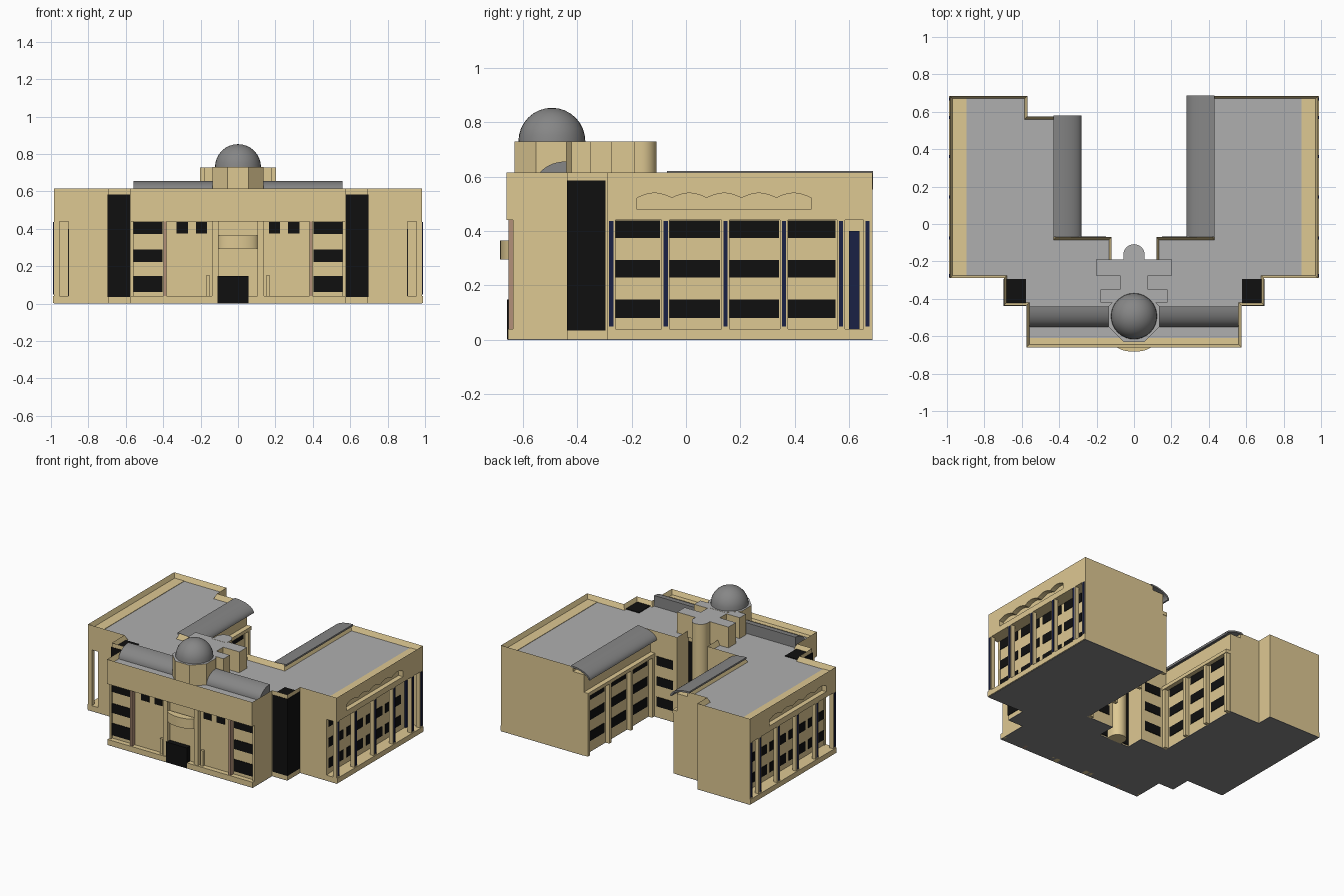
import bpy, bmesh, math
from mathutils import Vector

if "Cube" in bpy.data.objects:
    bpy.data.objects.remove(bpy.data.objects["Cube"])


def material(name, r, g, b):
    m = bpy.data.materials.new(name)
    m.diffuse_color = (r, g, b, 1)
    m.use_nodes = True
    m.node_tree.nodes["Principled BSDF"].inputs["Base Color"].default_value = m.diffuse_color
    return m


TAN = material("tan_stone", .73, .58, .29)
BLACK = material("black_glass", .005, .005, .005)
NAVY = material("navy_trim", .01, .015, .06)
RED = material("reddish_stone", .45, .28, .19)
ROOF = material("roof_grey", .43, .43, .43)
DARK = material("dome_grey", .24, .24, .24)


def finish(name, bm, *mats):
    bmesh.ops.recalc_face_normals(bm, faces=bm.faces)
    me = bpy.data.meshes.new(name)
    bm.to_mesh(me)
    bm.free()
    for m in mats:
        me.materials.append(m)
    ob = bpy.data.objects.new(name, me)
    bpy.context.collection.objects.link(ob)
    return ob


def boxes(name, items, mat, mirror=True):
    """Boxes given as x0,x1,y0,y1,z0,z1, optionally mirrored across x."""
    bm = bmesh.new()
    for x0, x1, y0, y1, z0, z1 in items:
        for s in ((1, -1) if mirror else (1,)):
            vs = bmesh.ops.create_cube(bm, size=1)["verts"]
            for v in vs:
                c = v.co
                v.co = (s * (x0 + x1) / 2 + c.x * (x1 - x0), (y0 + y1) / 2 + c.y * (y1 - y0),
                        (z0 + z1) / 2 + c.z * (z1 - z0))
    return finish(name, bm, mat)


def add_prism(bm, pts, axis, a, b):
    """Extrude a 2D profile along an axis from a to b; returns the far cap."""
    put = {"x": lambda u, v, t: (t, u, v), "y": lambda u, v, t: (u, t, v), "z": lambda u, v, t: (u, v, t)}[axis]
    lo = [bm.verts.new(put(u, v, a)) for u, v in pts]
    hi = [bm.verts.new(put(u, v, b)) for u, v in pts]
    n = len(pts)
    bm.faces.new(lo)
    for i in range(n):
        bm.faces.new((lo[i], lo[(i + 1) % n], hi[(i + 1) % n], hi[i]))
    return bm.faces.new(hi)


def prism(name, pts, axis, a, b, *mats, top_mat=0):
    bm = bmesh.new()
    add_prism(bm, pts, axis, a, b).material_index = top_mat
    return finish(name, bm, *mats)


def outline(front, side, court):
    """U-shaped plan; the left wing has a step at its rear inner corner."""
    right = [(.575, front), (.575, -.435), (.695, -.435), (.695, -.29), (side, -.29), (side, .685),
             (court, .685), (court, -.07), (.12, -.07), (.12, -.2)]
    left = [(-x, y) for x, y in reversed(right)]
    i = left.index((-court, .685))
    left[i:i + 1] = [(-court, .575), (-.57, .575), (-.57, .685)]
    return right + left


# Base slab, plinth and recessed lower storeys
prism("underside", outline(-.655, .985, .33), "z", 0, .004, DARK)
prism("plinth", outline(-.655, .99, .33), "z", .003, .04, TAN)
prism("lower_storeys", outline(-.62, .90, .33), "z", .04, .44, TAN)

# Overhanging upper storey with sunken grey roof and parapet
bm = bmesh.new()
top = add_prism(bm, outline(-.66, .985, .415), "z", .44, .615)
bmesh.ops.recalc_face_normals(bm, faces=bm.faces)
bmesh.ops.inset_region(bm, faces=[top], thickness=.015, use_even_offset=True)
for v in top.verts:
    v.co.z = .58
top.material_index = 1
upper = finish("upper_storey", bm, TAN, ROOF)

# Scalloped recess in the side walls
w, n = .128, 5
scallop = [(.46, .48)]
for k in reversed(range(n)):
    for j in range(6):
        t = 1 - j / 6
        scallop.append((-.18 + (k + t) * w, .522 + .018 * math.sin(math.pi * t)))
scallop += [(-.18, .522), (-.18, .48)]
bm = bmesh.new()
add_prism(bm, scallop, "x", .95, 1.05)
add_prism(bm, scallop, "x", -1.05, -.95)
cutter = finish("scallop_cutter", bm)
cutter.hide_render = True
mod = upper.modifiers.new("scallops", "BOOLEAN")
mod.operation, mod.solver, mod.object = "DIFFERENCE", "EXACT", cutter
bpy.context.view_layer.objects.active = upper
bpy.ops.object.modifier_apply(modifier=mod.name)
bpy.data.objects.remove(cutter)

# Tan margins along the roof edges
boxes("roof_margins", [(.895, .97, -.275, .67, .575, .583)], TAN)
boxes("front_roof_margin", [(-.56, .56, -.645, -.61, .575, .583)], TAN, False)

# Inner wing walls below the vaults, and their ledges
boxes("court_upper_wall_right", [(.33, .42, -.07, .685, .44, .58)], TAN, False)
boxes("court_upper_wall_left", [(-.42, -.33, -.07, .575, .44, .58)], TAN, False)
boxes("court_ledge_right", [(.295, .335, -.07, .685, .43, .455)], TAN, False)
boxes("court_ledge_left", [(-.335, -.295, -.07, .575, .43, .455)], TAN, False)


# Quarter vaults over the courtyard edges and over the front
def quarter(cx, cz, rx, rz, n=10):
    return [(cx + rx * math.cos(i * math.pi / 2 / n), cz + rz * math.sin(i * math.pi / 2 / n)) for i in range(n + 1)]


for s, tag, y1 in ((1, "right", .688), (-1, "left", .58)):
    sheet = quarter(.43, .553, -.15, .067) + quarter(.43, .553, -.138, .055)[::-1]
    prism("court_vault_" + tag, [(s * x, z) for x, z in sheet], "y", -.07, y1, DARK)
    prism("front_vault_" + tag, quarter(-.44, .578, -.11, .078) + [(-.44, .578)], "x",
          s * .12, s * .56, DARK)

# Window rows
ROWS = [(.08, .148), (.23, .293), (.375, .438)]
FRONT_ROWS = [(.062, .148), (.222, .29), (.372, .436)]
SIDE_BAYS = [(-.275, -.095), (-.06, .125), (.16, .342), (.375, .55)]
boxes("side_windows", [(.89, .904, a, b, *z) for a, b in SIDE_BAYS for z in ROWS], BLACK)
boxes("front_windows", [(.405, .565, -.624, -.61, *z) for z in FRONT_ROWS]
      + [(a, b, -.624, -.61, .375, .436) for a, b in ((.165, .225), (.268, .33))], BLACK)
for s, tag, y1 in ((1, "right", .67), (-1, "left", .56)):
    xa, xb = sorted((s * .326, s * .34))
    d = (y1 + .06) / 3
    boxes("court_windows_" + tag, [(xa, xb, -.06 + k * d + .03, -.06 + (k + 1) * d - .03, *z)
                                   for k in range(3) for z in ROWS], BLACK, False)
    ca, cb = sorted((s * .30, s * .335))
    boxes("court_columns_" + tag, [(ca, cb, -.06 + k * d - .012, -.06 + k * d + .012, 0, .44)
                                   for k in range(4)], TAN, False)
boxes("court_end_windows", [(.15, .28, -.08, -.066, *z) for z in ROWS], BLACK)
boxes("court_entry_glass", [(.05, .118, -.21, -.196, .01, .54)], BLACK)

# Full-height glazed corners
boxes("corner_glass", [(.578, .698, -.438, -.295, .035, .585)], BLACK)

# Side portico: columns with navy strips, closed rear fin, front slot
COLS = [-.275, -.075, .145, .36, .57, .667]
boxes("portico_columns", [(.955, .985, y - .015, y + .015, .04, .44) for y in COLS], TAN)
boxes("portico_navy_strips", [(.98, .988, y - .008, y + .008, .05, .437) for y in COLS], NAVY)
boxes("portico_rear_fin", [(.89, .985, .668, .685, .04, .44)], TAN)
boxes("portico_front_edge", [(.89, .905, -.29, -.27, .04, .44)], TAN)
boxes("portico_end_window", [(.89, .91, .60, .637, .02, .40)], NAVY)

# Front facade: piers, entrance, curved balcony
boxes("front_red_piers", [(.383, .398, -.652, -.61, 0, .44)], RED)
boxes("front_piers", [(.105, .138, -.65, -.61, 0, .44), (.56, .575, -.635, -.61, 0, .44),
                      (.15, .17, -.64, -.61, 0, .15)], TAN)
boxes("entrance", [(-.11, .055, -.658, -.6, .002, .148)], BLACK, False)
arc = [(.11 * math.cos(math.pi * i / 16), -.63 - .053 * math.sin(math.pi * i / 16)) for i in range(17)]
prism("balcony", arc, "z", .295, .365, TAN)

# Rooftop tower: octagonal drum, cross-shaped block, round stair turret
R = .135 / math.cos(math.pi / 8)
octagon = [(R * math.cos(math.pi / 8 + i * math.pi / 4), -.495 + R * math.sin(math.pi / 8 + i * math.pi / 4))
           for i in range(8)]
prism("drum", octagon, "z", .57, .73, TAN, ROOF, top_mat=1)
half = [(.18, -.42), (.18, -.35), (.075, -.35), (.075, -.275), (.203, -.275), (.203, -.19)]
prism("roof_block", half + [(-x, y) for x, y in reversed(half)], "z", .57, .729, TAN, ROOF, top_mat=1)
stair = [(.057 * math.cos(math.pi * i / 16), -.165 + .057 * math.sin(math.pi * i / 16)) for i in range(17)]
prism("stair_turret", stair + [(-.057, -.21), (.057, -.21)], "z", 0, .73, TAN, ROOF, top_mat=1)

# Dome
bm = bmesh.new()
bmesh.ops.create_uvsphere(bm, u_segments=32, v_segments=16, radius=.123)
bmesh.ops.bisect_plane(bm, geom=bm.verts[:] + bm.edges[:] + bm.faces[:], plane_co=(0, 0, 0),
                       plane_no=(0, 0, 1), clear_inner=True)
bmesh.ops.translate(bm, verts=bm.verts, vec=Vector((0, -.493, .73)))
dome = finish("dome", bm, DARK)

# Smooth the curved parts, keep hard edges
bpy.ops.object.select_all(action="DESELECT")
for ob in bpy.data.objects:
    if ob.name.startswith(("dome", "court_vault", "front_vault", "balcony", "stair_turret")):
        ob.select_set(True)
        bpy.context.view_layer.objects.active = ob
bpy.ops.object.shade_smooth_by_angle(angle=math.radians(30))
